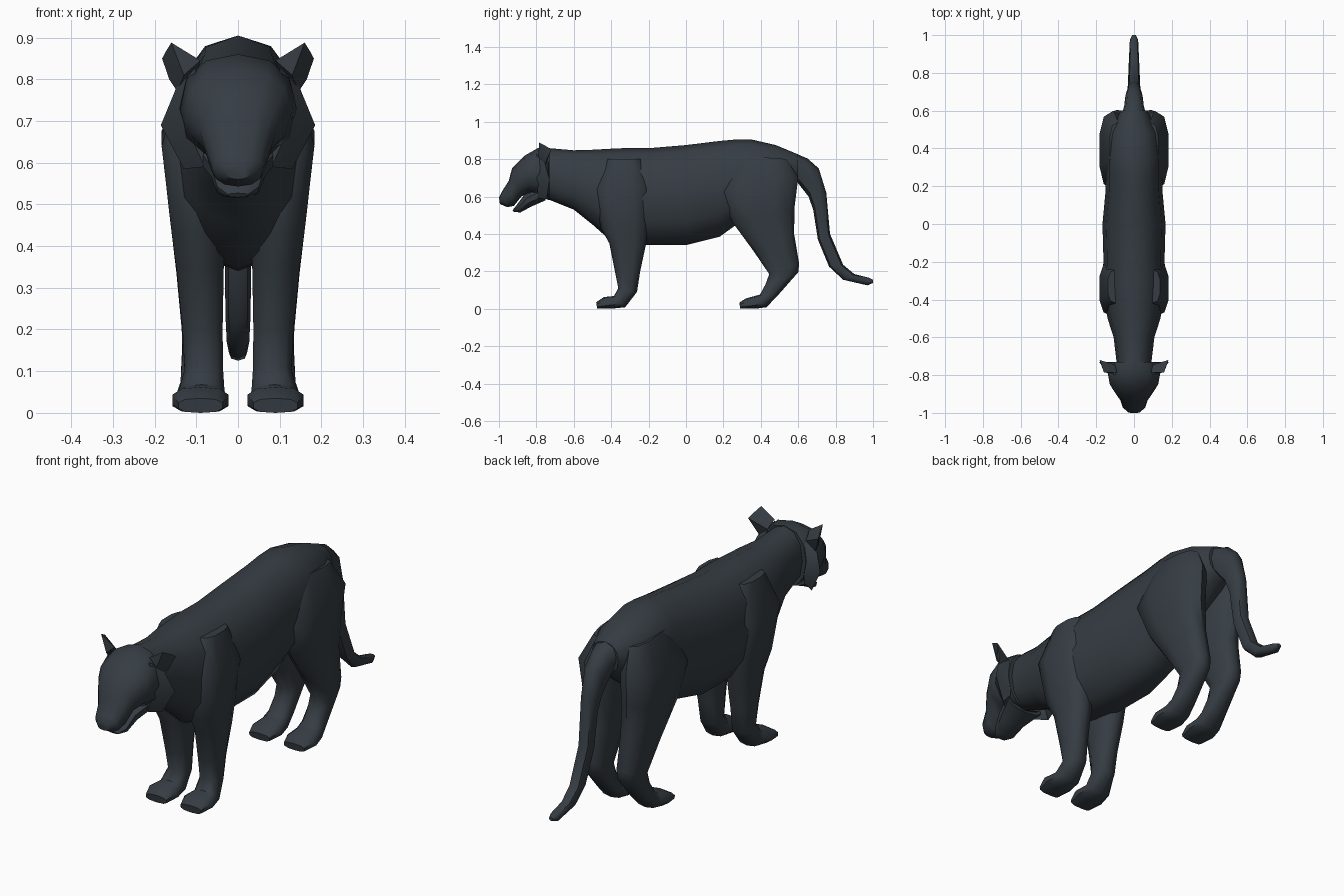
import bpy, bmesh, math
from mathutils import Vector

coat = bpy.data.materials.new("charcoal coat")
coat.diffuse_color = (0.036, 0.046, 0.056, 1)


def finish(name, bm, mirror):
    bmesh.ops.recalc_face_normals(bm, faces=bm.faces[:])
    me = bpy.data.meshes.new(name)
    bm.to_mesh(me)
    bm.free()
    me.materials.append(coat)
    ob = bpy.data.objects.new(name, me)
    bpy.context.collection.objects.link(ob)
    bpy.ops.object.select_all(action='DESELECT')
    bpy.context.view_layer.objects.active = ob
    ob.select_set(True)
    bpy.ops.object.shade_smooth_by_angle(angle=math.radians(50))
    if mirror:
        ob.modifiers.new("Mirror", 'MIRROR').use_axis = (True, False, False)


def loft(name, rings, sides=10, power=2.3, mirror=False):
    """Skin rounded sections; each is (y, z of one edge, y, z of the opposite edge, x min, x max)."""
    bm = bmesh.new()
    loops = []
    for ya, za, yb, zb, x0, x1 in rings:
        loop = []
        for i in range(sides):
            t = 2 * math.pi * i / sides
            c = math.copysign(abs(math.cos(t)) ** (2 / power), math.cos(t))
            s = math.copysign(abs(math.sin(t)) ** (2 / power), math.sin(t))
            k = (1 + c) / 2
            loop.append(bm.verts.new(((x0 + x1) / 2 + s * (x1 - x0) / 2,
                                      yb + (ya - yb) * k, zb + (za - zb) * k)))
        loops.append(loop)
    for a, b in zip(loops, loops[1:]):
        for i in range(sides):
            j = (i + 1) % sides
            bm.faces.new((a[i], a[j], b[j], b[i]))
    bm.faces.new(loops[0])
    bm.faces.new(loops[-1])
    finish(name, bm, mirror)


def hull(name, points):
    """Mirrored pair of small convex pieces."""
    bm = bmesh.new()
    for p in points:
        bm.verts.new(Vector(p))
    res = bmesh.ops.convex_hull(bm, input=bm.verts[:])
    bmesh.ops.delete(bm, geom=[v for v in res["geom_interior"] if isinstance(v, bmesh.types.BMVert)],
                     context='VERTS')
    finish(name, bm, True)


# Torso and neck: y, top, bottom, half width
torso = [(-0.75, 0.86, 0.59, 0.09), (-0.60, 0.847, 0.53, 0.108), (-0.50, 0.85, 0.45, 0.14),
         (-0.41, 0.855, 0.37, 0.155), (-0.30, 0.86, 0.345, 0.165), (-0.18, 0.86, 0.34, 0.162),
         (0.0, 0.875, 0.34, 0.167), (0.18, 0.897, 0.385, 0.15), (0.27, 0.905, 0.45, 0.15),
         (0.35, 0.905, 0.50, 0.15), (0.48, 0.875, 0.58, 0.13), (0.60, 0.825, 0.68, 0.07)]
loft("torso", [(y, t, y, b, -w, w) for y, t, b, w in torso], 12, 2.15)

# Head with a tapering muzzle
loft("head", [(-0.73, 0.86, -0.73, 0.58, -0.11, 0.11), (-0.79, 0.86, -0.78, 0.60, -0.14, 0.14),
              (-0.86, 0.82, -0.84, 0.62, -0.128, 0.128), (-0.93, 0.752, -0.88, 0.60, -0.092, 0.092),
              (-0.947, 0.685, -0.92, 0.55, -0.072, 0.072), (-0.985, 0.625, -0.955, 0.543, -0.06, 0.06),
              (-1.0, 0.595, -0.995, 0.56, -0.03, 0.03)], 12)

# Open lower jaw
loft("lower_jaw", [(-0.76, 0.66, -0.75, 0.58, -0.10, 0.10), (-0.86, 0.615, -0.83, 0.545, -0.068, 0.068),
                   (-0.905, 0.555, -0.885, 0.515, -0.052, 0.052),
                   (-0.927, 0.527, -0.92, 0.517, -0.025, 0.025)])

# Cheek ruffs and ears
hull("cheek_ruff", [(0.10, -0.80, 0.83), (0.148, -0.755, 0.78), (0.185, -0.73, 0.69), (0.13, -0.745, 0.585),
                    (0.08, -0.79, 0.59), (0.13, -0.80, 0.70), (0.10, -0.735, 0.80), (0.10, -0.73, 0.62)])
hull("ear", [(0.09, -0.785, 0.845), (0.16, -0.785, 0.888), (0.174, -0.74, 0.865), (0.182, -0.72, 0.85),
             (0.165, -0.745, 0.80), (0.145, -0.75, 0.77), (0.10, -0.745, 0.81), (0.13, -0.79, 0.81)])

# Front legs, shoulder down to paw
loft("front_leg", [(-0.42, 0.80, -0.24, 0.80, 0.05, 0.14), (-0.49, 0.64, -0.19, 0.64, 0.04, 0.186),
                   (-0.455, 0.43, -0.20, 0.45, 0.03, 0.162), (-0.41, 0.35, -0.215, 0.34, 0.032, 0.15),
                   (-0.38, 0.20, -0.245, 0.20, 0.035, 0.135), (-0.362, 0.11, -0.262, 0.09, 0.034, 0.13),
                   (-0.385, 0.068, -0.325, 0.008, 0.03, 0.145), (-0.44, 0.062, -0.40, 0.0, 0.02, 0.16),
                   (-0.48, 0.035, -0.475, 0.0, 0.035, 0.145)], 10, 2.6, True)

# Hind legs, hip down to hock and paw
loft("hind_leg", [(0.27, 0.82, 0.54, 0.80, 0.04, 0.13), (0.18, 0.62, 0.60, 0.70, 0.03, 0.186),
                  (0.25, 0.46, 0.58, 0.54, 0.03, 0.168), (0.36, 0.31, 0.578, 0.40, 0.035, 0.15),
                  (0.445, 0.185, 0.605, 0.24, 0.038, 0.137), (0.425, 0.13, 0.60, 0.195, 0.038, 0.135),
                  (0.395, 0.075, 0.49, 0.07, 0.034, 0.14), (0.375, 0.07, 0.43, 0.008, 0.03, 0.148),
                  (0.32, 0.055, 0.37, 0.0, 0.02, 0.16), (0.285, 0.033, 0.29, 0.0, 0.035, 0.145)],
     10, 2.6, True)

# Tail curling back at the tip: upper edge, lower edge, half width
tail = [(0.54, 0.85, 0.58, 0.70, 0.07), (0.65, 0.803, 0.60, 0.67, 0.052), (0.71, 0.75, 0.655, 0.60, 0.045),
        (0.75, 0.62, 0.68, 0.53, 0.035), (0.77, 0.40, 0.705, 0.37, 0.032), (0.84, 0.235, 0.765, 0.225, 0.03),
        (0.90, 0.185, 0.84, 0.155, 0.027), (0.98, 0.165, 0.97, 0.125, 0.022), (1.0, 0.155, 1.0, 0.138, 0.01)]
loft("tail", [(a, b, c, d, -w, w) for a, b, c, d, w in tail], 8)
